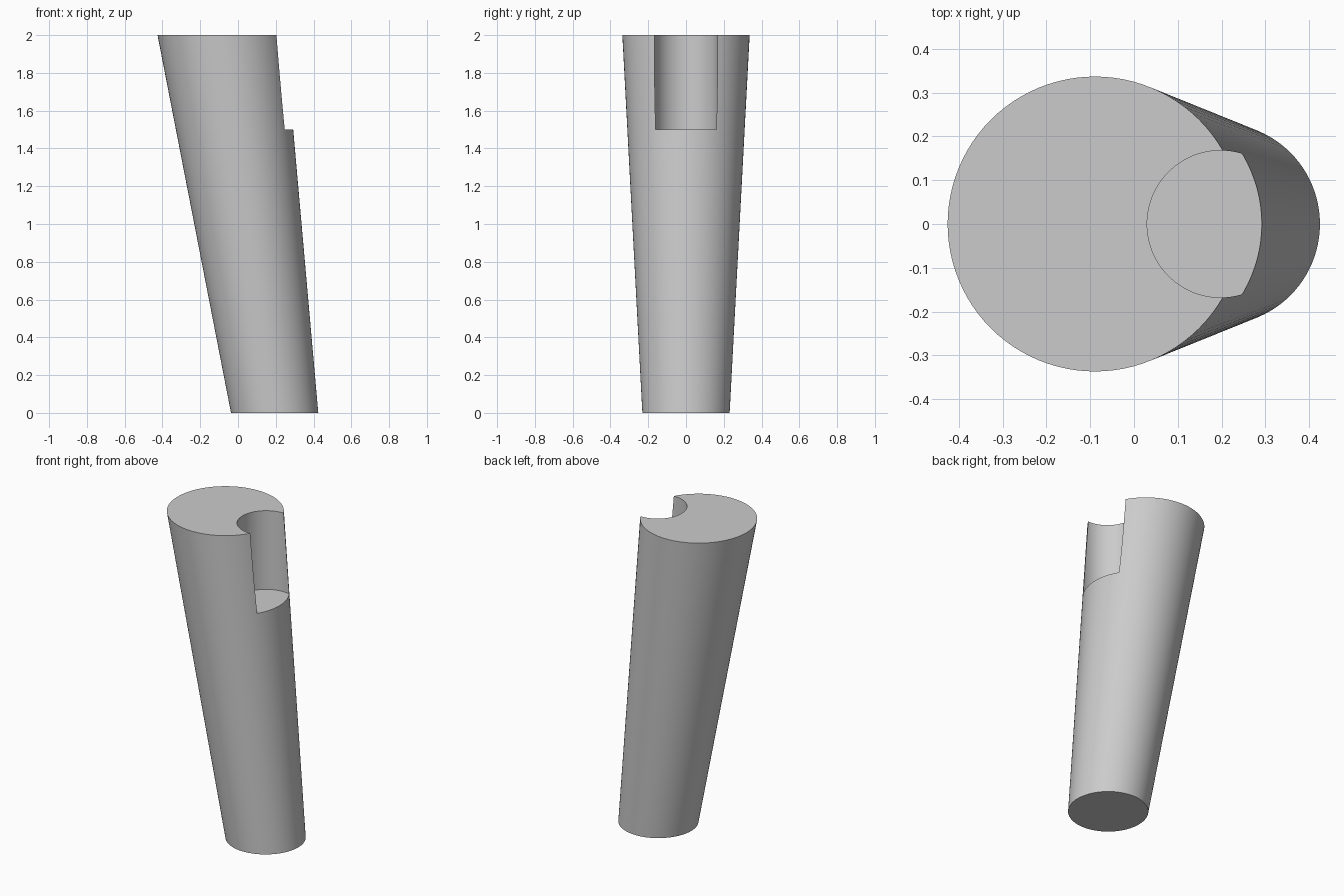
import bpy, bmesh, math

cube = bpy.data.objects.get("Cube")
if cube:
    bpy.data.objects.remove(cube, do_unlink=True)

grey = bpy.data.materials.new("plain grey")
grey.use_nodes = True
colour = (0.6, 0.6, 0.6, 1)
grey.diffuse_color = colour
grey.node_tree.nodes["Principled BSDF"].inputs["Base Color"].default_value = colour


def loft(name, rings, sides=96):
    """Capped solid through two level circles, each (centre x, z, radius)."""
    bm = bmesh.new()
    loops = []
    for cx, z, r in rings:
        angles = [2 * math.pi * i / sides for i in range(sides)]
        loops.append([bm.verts.new((cx + r * math.cos(a), r * math.sin(a), z)) for a in angles])
    low, high = loops
    for i in range(sides):
        j = (i + 1) % sides
        bm.faces.new((low[i], low[j], high[j], high[i]))
    bm.faces.new(low[::-1])
    bm.faces.new(high)
    mesh = bpy.data.meshes.new(name)
    bm.to_mesh(mesh)
    bm.free()
    mesh.materials.append(grey)
    obj = bpy.data.objects.new(name, mesh)
    bpy.context.collection.objects.link(obj)
    return obj


# Leaning tapered leg, and the upright round recess cut into its upper side
leg = loft("tapered_leg", [(0.194, 0, 0.231), (-0.089, 2, 0.337)])
cutter = loft("recess_cutter", [(0.198, 1.5, 0.168), (0.198, 2.2, 0.168)])

cut = leg.modifiers.new("recess", "BOOLEAN")
cut.operation = "DIFFERENCE"
cut.solver = "EXACT"
cut.object = cutter

bpy.ops.object.select_all(action="DESELECT")
leg.select_set(True)
bpy.context.view_layer.objects.active = leg
bpy.ops.object.modifier_apply(modifier=cut.name)
bpy.data.objects.remove(cutter, do_unlink=True)
bpy.ops.object.shade_smooth_by_angle(angle=math.radians(30))
